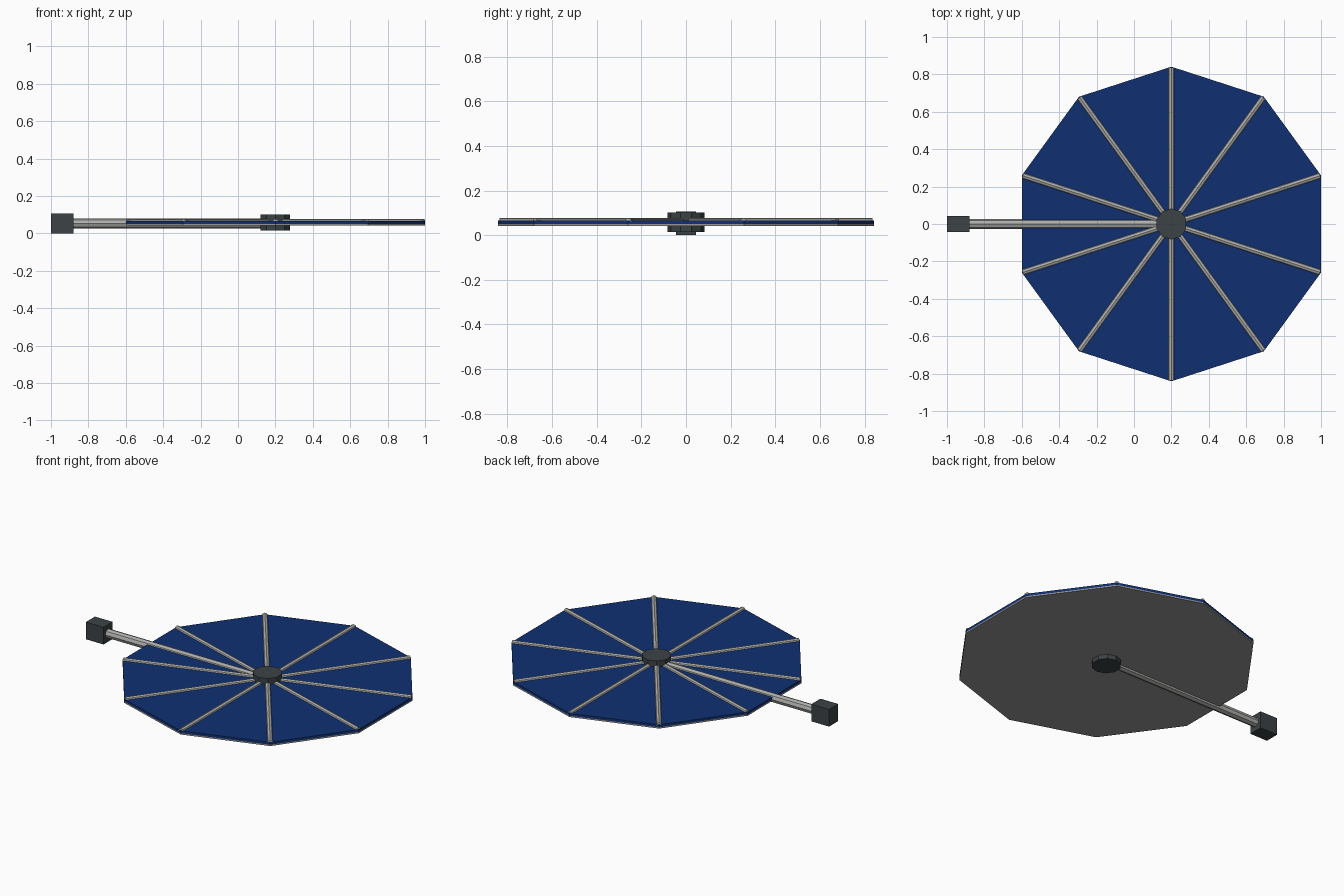
import bpy
from math import radians, cos, sin
from mathutils import Vector

if "Cube" in bpy.data.objects:
    bpy.data.objects.remove(bpy.data.objects["Cube"])

SIDES = 10
HUB_X = 0.2
RADIUS = 0.841


def material(name, r, g, b):
    mat = bpy.data.materials.new(name)
    mat.use_nodes = True
    mat.diffuse_color = (r, g, b, 1)
    mat.node_tree.nodes["Principled BSDF"].inputs["Base Color"].default_value = (r, g, b, 1)
    return mat


blue = material("solar_blue", 0.005, 0.03, 0.17)
dark = material("dark_grey", 0.045, 0.055, 0.06)
metal = material("light_metal", 0.42, 0.42, 0.41)
backing = material("backing_grey", 0.31, 0.31, 0.31)


def finish(name, mat):
    obj = bpy.context.object
    obj.name = name
    obj.data.materials.append(mat)
    return obj


def disc(name, mat, radius, low, high):
    """Ten-sided slab around the hub axis, with a corner facing +y."""
    bpy.ops.mesh.primitive_cylinder_add(
        vertices=SIDES, radius=radius, depth=high - low,
        location=(HUB_X, 0, (low + high) / 2))
    return finish(name, mat)


def tube(name, mat, start, end, radius):
    """Flat-shaded eight-sided tube between two points."""
    start, end = Vector(start), Vector(end)
    axis = end - start
    bpy.ops.mesh.primitive_cylinder_add(
        vertices=8, radius=radius, depth=axis.length, location=(start + end) / 2)
    obj = finish(name, mat)
    obj.rotation_euler = axis.to_track_quat('Z', 'Y').to_euler()
    return obj


# Blue cell sheet on its grey backing
disc("cell_sheet", blue, RADIUS, 0.05, 0.065)
disc("backing_sheet", backing, RADIUS, 0.042, 0.05)

# Ribs from the hub to each corner
for i in range(SIDES):
    angle = radians(18 + 36 * i)
    direction = Vector((cos(angle), sin(angle), 0))
    centre = Vector((HUB_X, 0, 0.06))
    tube(f"rib_{i + 1}", metal, centre + direction * 0.04,
         centre + direction * 0.836, 0.017)

# Central hub
disc("hub", dark, 0.083, 0.015, 0.102)

# Support arm and its mounting block
tube("support_arm", metal, (-0.9, 0, 0.052), (0.15, 0, 0.052), 0.027)
bpy.ops.mesh.primitive_cube_add(size=1, location=(-0.94, 0, 0.0525))
block = finish("mounting_block", dark)
block.scale = (0.12, 0.088, 0.105)
